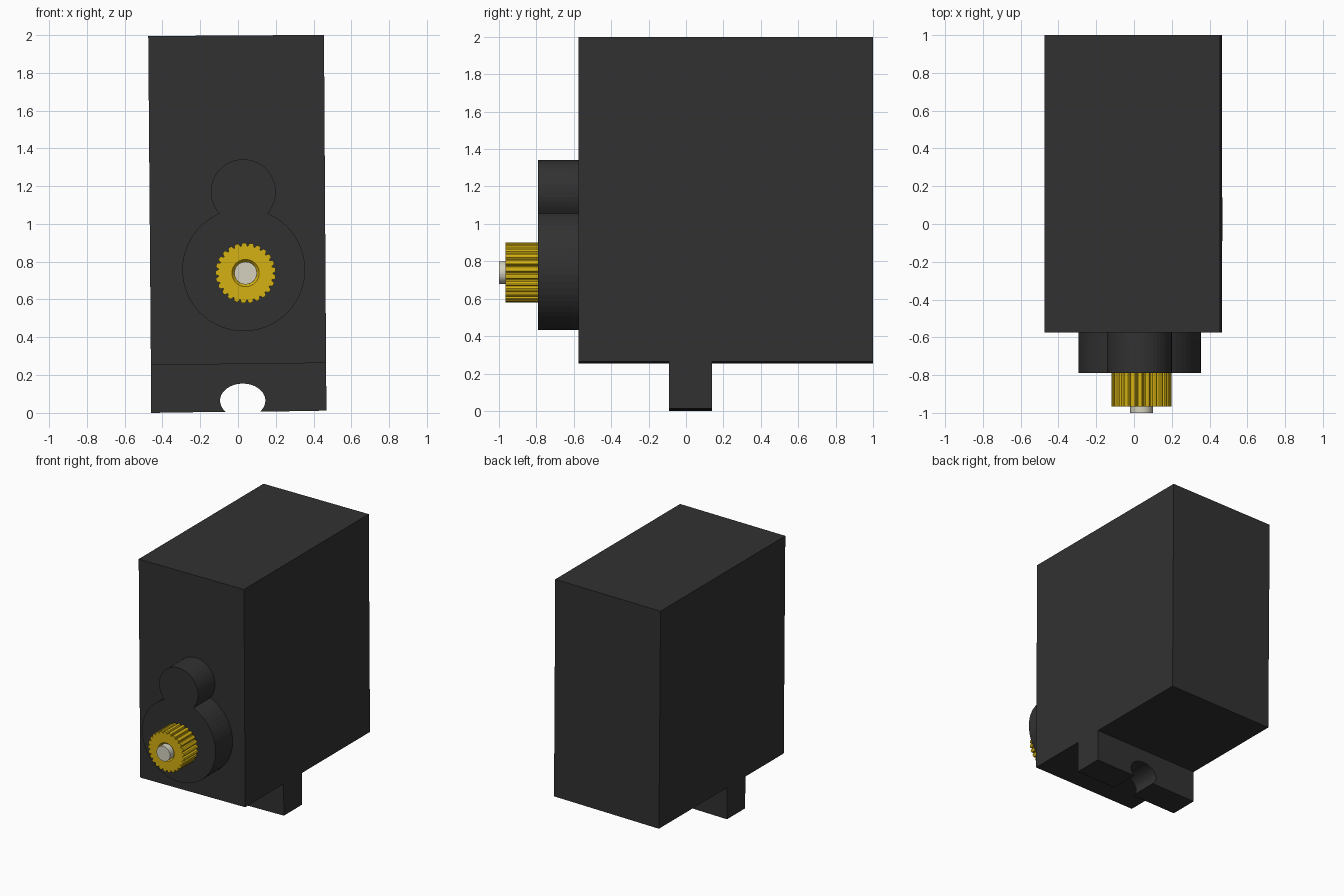
import bpy, bmesh, math

if "Cube" in bpy.data.objects:
    bpy.data.objects.remove(bpy.data.objects["Cube"])


def material(name, rgb):
    m = bpy.data.materials.new(name)
    m.diffuse_color = (*rgb, 1)
    m.use_nodes = True
    m.node_tree.nodes["Principled BSDF"].inputs["Base Color"].default_value = m.diffuse_color
    return m


black = material("black_plastic", (0.031, 0.031, 0.031))
gold = material("gold_metal", (0.66, 0.44, 0.006))
steel = material("pale_steel", (0.66, 0.64, 0.52))


def arc(cx, cz, rx, rz, a0, a1, n):
    """n+1 points along an elliptical arc in the xz plane."""
    return [(cx + rx * math.cos(a0 + (a1 - a0) * i / n),
             cz + rz * math.sin(a0 + (a1 - a0) * i / n)) for i in range(n + 1)]


def loft(name, sections, mat):
    """Join successive (profile, y) sections with side faces and cap the ends."""
    bm = bmesh.new()
    rings = [[bm.verts.new((x, y, z)) for x, z in prof] for prof, y in sections]
    n = len(rings[0])
    for a, b in zip(rings, rings[1:]):
        for i in range(n):
            j = (i + 1) % n
            bm.faces.new((a[i], a[j], b[j], b[i]))
    bm.faces.new(rings[0])
    bm.faces.new(rings[-1])
    bmesh.ops.recalc_face_normals(bm, faces=bm.faces)
    me = bpy.data.meshes.new(name)
    bm.to_mesh(me)
    bm.free()
    me.materials.append(mat)
    ob = bpy.data.objects.new(name, me)
    bpy.context.collection.objects.link(ob)
    return ob


TAU = 2 * math.pi

# Main housing, leaning very slightly
loft("housing", [([(-0.461, 0.253), (0.466, 0.264), (0.455, 2.0), (-0.475, 1.994)], y)
                 for y in (-0.575, 1.0)], black)

# Mounting tab with a round notch open at the bottom
hx, hz, rx, rz = 0.025, 0.065, 0.12, 0.09
cut = math.asin((0.006 - hz) / rz)
notch = arc(hx, hz, rx, rz, math.pi - cut, cut, 32)
tab = [(-0.46, 0.0)] + notch + [(0.468, 0.012), (0.466, 0.264), (-0.461, 0.253)]
loft("mounting_tab", [(tab, y) for y in (-0.09, 0.14)], black)

# Gearbox boss: outline of a large and a small circle merged
bx, bz, R, r, d = 0.03, 0.757, 0.325, 0.172, 0.413
along = (R * R - r * r + d * d) / (2 * d)
big = math.acos(along / R)
small = math.acos((d - along) / r)
boss = arc(bx, bz, R, R, math.pi / 2 + big, math.pi / 2 + TAU - big, 48)
boss += arc(bx - 0.002, bz + d, r, r, -math.pi / 2 + small,
            -math.pi / 2 + TAU - small, 32)[1:-1]
loft("gearbox_boss", [(boss, y) for y in (-0.79, -0.575)], black)

# Splined output gear with a chamfered bore
gx, gz, teeth = 0.04, 0.74, 25
radii = (0.144, 0.157, 0.16, 0.16, 0.157, 0.144)
steps = (0.0, 0.16, 0.3, 0.6, 0.74, 0.9)
angles = [TAU * (t + s) / teeth for t in range(teeth) for s in steps]


def ring(rads):
    return [(gx + rads[i % 6] * math.cos(a), gz + rads[i % 6] * math.sin(a))
            for i, a in enumerate(angles)]


loft("output_gear", [(ring(radii), -0.79), (ring(radii), -0.965),
                     (ring([0.072] * 6), -0.965), (ring([0.06] * 6), -0.95)], gold)

# Shaft tip
shaft = arc(gx, gz, 0.06, 0.06, 0, TAU, 32)[:-1]
loft("shaft_tip", [(shaft, y) for y in (-1.0, -0.94)], steel)
